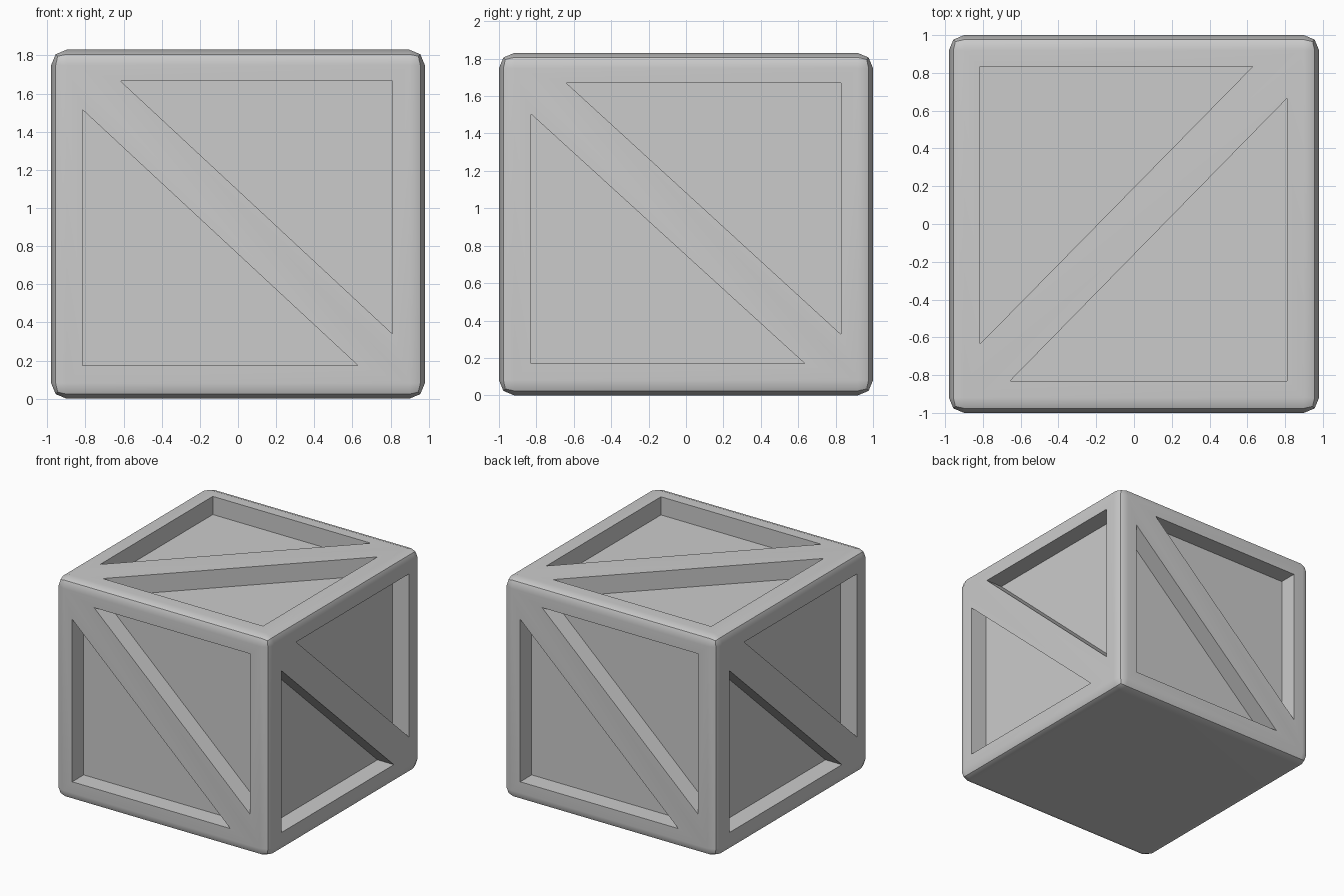
import bpy, bmesh, math
from mathutils import Matrix, Vector

if "Cube" in bpy.data.objects:
    bpy.data.objects.remove(bpy.data.objects["Cube"])

X, Y, H = 0.98, 1.0, 1.83      # half width, half depth, height
DEPTH, OUT = 0.15, 0.1         # panel recess depth, cutter overshoot


def add_prism(bm, pts, place, rot=0):
    """Triangular prism; place(u, v, d) gives a point d inside the face."""
    m = Matrix.Rotation(rot, 3, 'Z')
    rings = [[bm.verts.new(m @ Vector(place(u, v, d))) for u, v in pts] for d in (-OUT, DEPTH)]
    n = len(pts)
    bm.faces.new(rings[0])
    bm.faces.new(rings[1][::-1])
    for i in range(n):
        j = (i + 1) % n
        bm.faces.new((rings[0][j], rings[0][i], rings[1][i], rings[1][j]))


def mesh_object(name, bm):
    bmesh.ops.recalc_face_normals(bm, faces=bm.faces[:])
    me = bpy.data.meshes.new(name)
    bm.to_mesh(me)
    bm.free()
    ob = bpy.data.objects.new(name, me)
    bpy.context.collection.objects.link(ob)
    return ob


# crate body with rounded edges
bm = bmesh.new()
bmesh.ops.create_cube(bm, size=1, matrix=Matrix.Translation((0, 0, H / 2))
                      @ Matrix.Diagonal((2 * X, 2 * Y, H, 1)))
bmesh.ops.bevel(bm, geom=bm.edges[:], offset=0.081, segments=2, profile=0.5, affect='EDGES')
crate = mesh_object("crate", bm)

# triangular recesses either side of each diagonal brace
front = [[(-0.815, 1.515), (-0.815, 0.173), (0.63, 0.173)],
         [(-0.615, 1.665), (0.81, 1.665), (0.81, 0.34)]]
side = [[(-0.83, 1.505), (-0.83, 0.17), (0.635, 0.17)],
        [(-0.64, 1.67), (0.83, 1.67), (0.83, 0.325)]]
top = [[(-0.815, 0.835), (0.63, 0.835), (-0.815, -0.635)],
       [(0.81, 0.665), (0.81, -0.83), (-0.655, -0.83)]]
bm = bmesh.new()
for rot in (0, math.pi):
    for pts in front:
        add_prism(bm, pts, lambda u, v, d: (u, -Y + d, v), rot)
    for pts in side:
        add_prism(bm, pts, lambda u, v, d: (X - d, u, v), rot)
for pts in top:
    add_prism(bm, pts, lambda u, v, d: (u, v, H - d))
cutter = mesh_object("recess_cutter", bm)
cutter.hide_render = True

# carve the panels, then smooth the rounded edges
bpy.context.view_layer.objects.active = crate
crate.select_set(True)
cutter.select_set(False)
mod = crate.modifiers.new("recesses", 'BOOLEAN')
mod.operation = 'DIFFERENCE'
mod.solver = 'EXACT'
mod.object = cutter
bpy.ops.object.modifier_apply(modifier=mod.name)
bpy.data.objects.remove(cutter)
bpy.ops.object.shade_smooth_by_angle(angle=math.radians(40))
wn = crate.modifiers.new("flat_panels", 'WEIGHTED_NORMAL')
wn.keep_sharp = True
